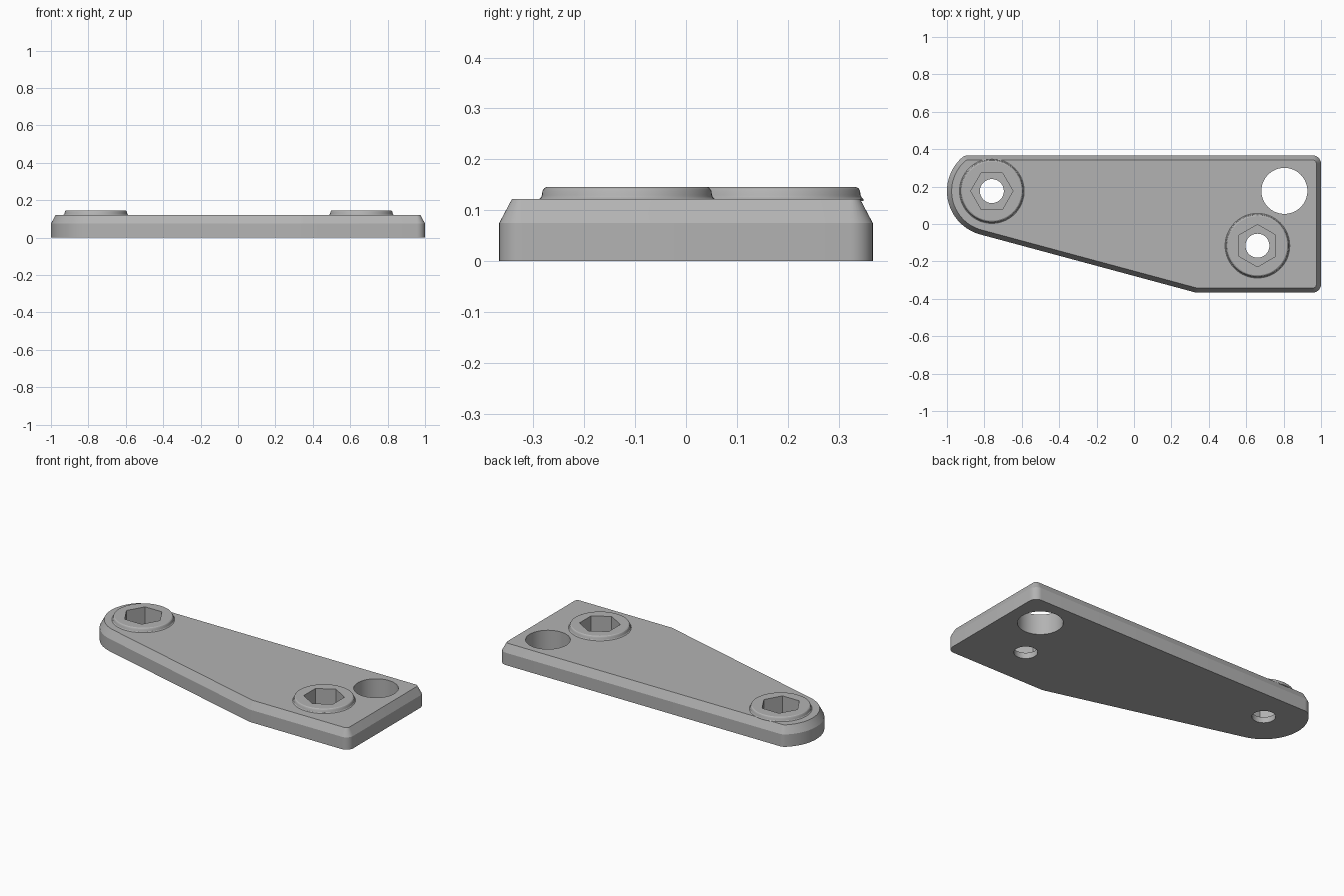
import bpy
import bmesh
from math import sin, cos, pi, hypot, atan2, acos, radians

cube = bpy.data.objects.get("Cube")
if cube:
    bpy.data.objects.remove(cube, do_unlink=True)

# One plain grey
grey = bpy.data.materials.new("plain grey")
grey.use_nodes = True
color = (0.45, 0.45, 0.45, 1)
grey.diffuse_color = color
grey.node_tree.nodes["Principled BSDF"].inputs["Base Color"].default_value = color

HALF_Y = 0.367
PLATE_TOP, BOSS_TOP = 0.122, 0.146
SCREWS = [("left_end", -0.76, 0.176, 0), ("right_end", 0.66, -0.116, pi / 6)]


def loft(name, rings):
    """Solid skinned through closed rings of equal point count."""
    bm = bmesh.new()
    loops = [[bm.verts.new(p) for p in ring] for ring in rings]
    count = len(loops[0])
    for low, high in zip(loops, loops[1:]):
        for i in range(count):
            j = (i + 1) % count
            bm.faces.new((low[i], low[j], high[j], high[i]))
    bm.faces.new(loops[0][::-1])
    bm.faces.new(loops[-1])
    bmesh.ops.recalc_face_normals(bm, faces=bm.faces)
    mesh = bpy.data.meshes.new(name)
    bm.to_mesh(mesh)
    bm.free()
    mesh.materials.append(grey)
    obj = bpy.data.objects.new(name, mesh)
    bpy.context.collection.objects.link(obj)
    return obj


def circle(x, y, r, z, sides=64, turn=0):
    return [(x + r * cos(turn + 2 * pi * i / sides),
             y + r * sin(turn + 2 * pi * i / sides), z) for i in range(sides)]


def drill(target, x, y, r, z0, z1, sides=64, turn=0):
    cutter = loft("cutter", [circle(x, y, r, z, sides, turn) for z in (z0, z1)])
    cutter.hide_render = True
    mod = target.modifiers.new("hole", 'BOOLEAN')
    mod.operation, mod.solver, mod.object = 'DIFFERENCE', 'EXACT', cutter
    bpy.context.view_layer.objects.active = target
    bpy.ops.object.modifier_apply(modifier=mod.name)
    bpy.data.objects.remove(cutter, do_unlink=True)


# Plate outline as tangent arcs: centre, radius, start and end angle
end_x, end_y, end_r = -0.76, 0.176, 0.24
bend_x, bend_r = 0.345, 0.1
bend_y = bend_r - HALF_Y
corner, blend = 0.045, 0.05
blend_y = HALF_Y - blend
blend_x = end_x - ((end_r - blend) ** 2 - (blend_y - end_y) ** 2) ** 0.5
blend_a = atan2(blend_y - end_y, blend_x - end_x)
dx, dy = bend_x - end_x, bend_y - end_y
slope_a = atan2(dy, dx) - acos((end_r - bend_r) / hypot(dx, dy))
ARCS = [
    (1 - corner, corner - HALF_Y, corner, -pi / 2, 0, 8),
    (1 - corner, HALF_Y - corner, corner, 0, pi / 2, 8),
    (blend_x, blend_y, blend, pi / 2, blend_a, 6),
    (end_x, end_y, end_r, blend_a, slope_a + 2 * pi, 40),
    (bend_x, bend_y, bend_r, slope_a, -pi / 2, 6),
]


def outline(z, inset):
    points = []
    for x, y, r, a0, a1, steps in ARCS:
        for i in range(steps + 1):
            a = a0 + (a1 - a0) * i / steps
            points.append((x + (r - inset) * cos(a), y + (r - inset) * sin(a), z))
    return points


# Plate with chamfered top edge and a large through hole
plate = loft("plate", [outline(0, 0), outline(0.075, 0), outline(PLATE_TOP, 0.025)])
drill(plate, 0.804, 0.177, 0.123, -0.1, 0.3)
parts = [plate]

# Raised round bosses with hexagonal sockets and narrow through holes
BOSS_PROFILE = [(0.173, 0.118), (0.173, PLATE_TOP), (0.169, 0.125), (0.167, 0.13),
                (0.166, 0.138), (0.163, 0.143), (0.158, BOSS_TOP)]
for name, x, y, turn in SCREWS:
    boss = loft(name + "_boss", [circle(x, y, r, z) for r, z in BOSS_PROFILE])
    parts.append(boss)
    for part in (plate, boss):
        drill(part, x, y, 0.113, 0.035, 0.3, 6, turn)
    drill(plate, x, y, 0.064, -0.1, 0.2)

# Smooth curved walls, crisp edges
bpy.ops.object.select_all(action='DESELECT')
for part in parts:
    part.select_set(True)
bpy.context.view_layer.objects.active = plate
bpy.ops.object.shade_smooth_by_angle(angle=radians(25))
